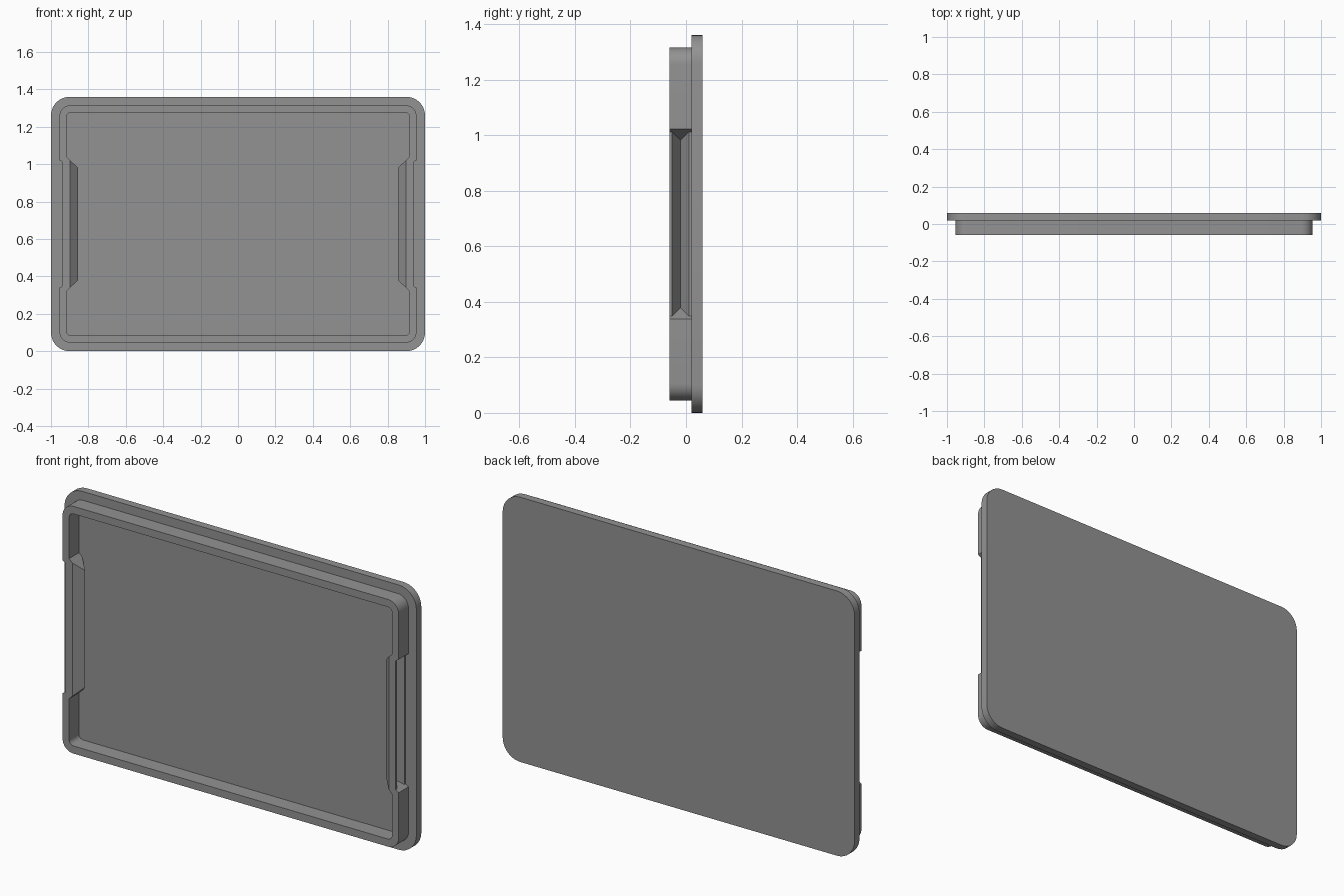
import bpy, bmesh, math

if "Cube" in bpy.data.objects:
    bpy.data.objects.remove(bpy.data.objects["Cube"])

ZC = 0.68          # mid height of the tray
SEG = 8            # segments per rounded corner

grey = bpy.data.materials.new("plain grey")
grey.diffuse_color = (0.29, 0.29, 0.29, 1)
grey.use_nodes = True
grey.node_tree.nodes["Principled BSDF"].inputs["Base Color"].default_value = grey.diffuse_color


def loop(hx, hz, r, y, notch=None):
    """Rounded rectangle at depth y; notch = (half height, inset, end taper)."""
    pts = []
    corners = [(1, -1, -90), (1, 1, 0), (-1, 1, 90), (-1, -1, 180)]
    for i, (sx, sz, a0) in enumerate(corners):
        for k in range(SEG + 1):
            a = math.radians(a0 + 90 * k / SEG)
            pts.append((sx * (hx - r) + r * math.cos(a), y,
                        ZC + sz * (hz - r) + r * math.sin(a)))
        if notch and i in (0, 2):
            h, d, taper = notch
            for z, inset in ((-h, 0), (-h + taper * d, d), (h - taper * d, d), (h, 0)):
                pts.append((sx * (hx - inset), y, ZC - sz * z))
    return pts


def loft(name, loops, cap=False):
    bm = bmesh.new()
    rings = [[bm.verts.new(p) for p in l] for l in loops]
    n = len(rings[0])
    for a, b in zip(rings, rings[1:]):
        for i in range(n):
            j = (i + 1) % n
            bm.faces.new((a[i], a[j], b[j], b[i]))
    if cap:
        bm.faces.new(rings[0])
        bm.faces.new(rings[-1][::-1])
    bmesh.ops.recalc_face_normals(bm, faces=bm.faces)
    me = bpy.data.meshes.new(name)
    bm.to_mesh(me)
    bm.free()
    me.materials.append(grey)
    ob = bpy.data.objects.new(name, me)
    bpy.context.collection.objects.link(ob)
    bpy.ops.object.select_all(action='DESELECT')
    ob.select_set(True)
    bpy.context.view_layer.objects.active = ob
    bpy.ops.object.shade_smooth_by_angle(angle=math.radians(25))
    return ob


# flat lid plate
loft("lid_plate", [loop(1.0, 0.68, 0.1, 0.02), loop(1.0, 0.68, 0.1, 0.06)], cap=True)

# raised rim with a V-shaped finger grip folded into each side wall
ys = (-0.06, -0.05, -0.02, 0.01, 0.02)
out_inset = (0.017, 0.017, 0.063, 0.017, 0.017)
in_inset = (0.019, 0.03, 0.063, 0.03, 0.019)
outer = [loop(0.955, 0.635, 0.06, y, (0.342, d, 0.65)) for y, d in zip(ys, out_inset)]
inner = [loop(0.918, 0.596, 0.025, y, (0.36, d, 0.95)) for y, d in zip(ys, in_inset)]
loft("grip_rim", outer[::-1] + inner)
